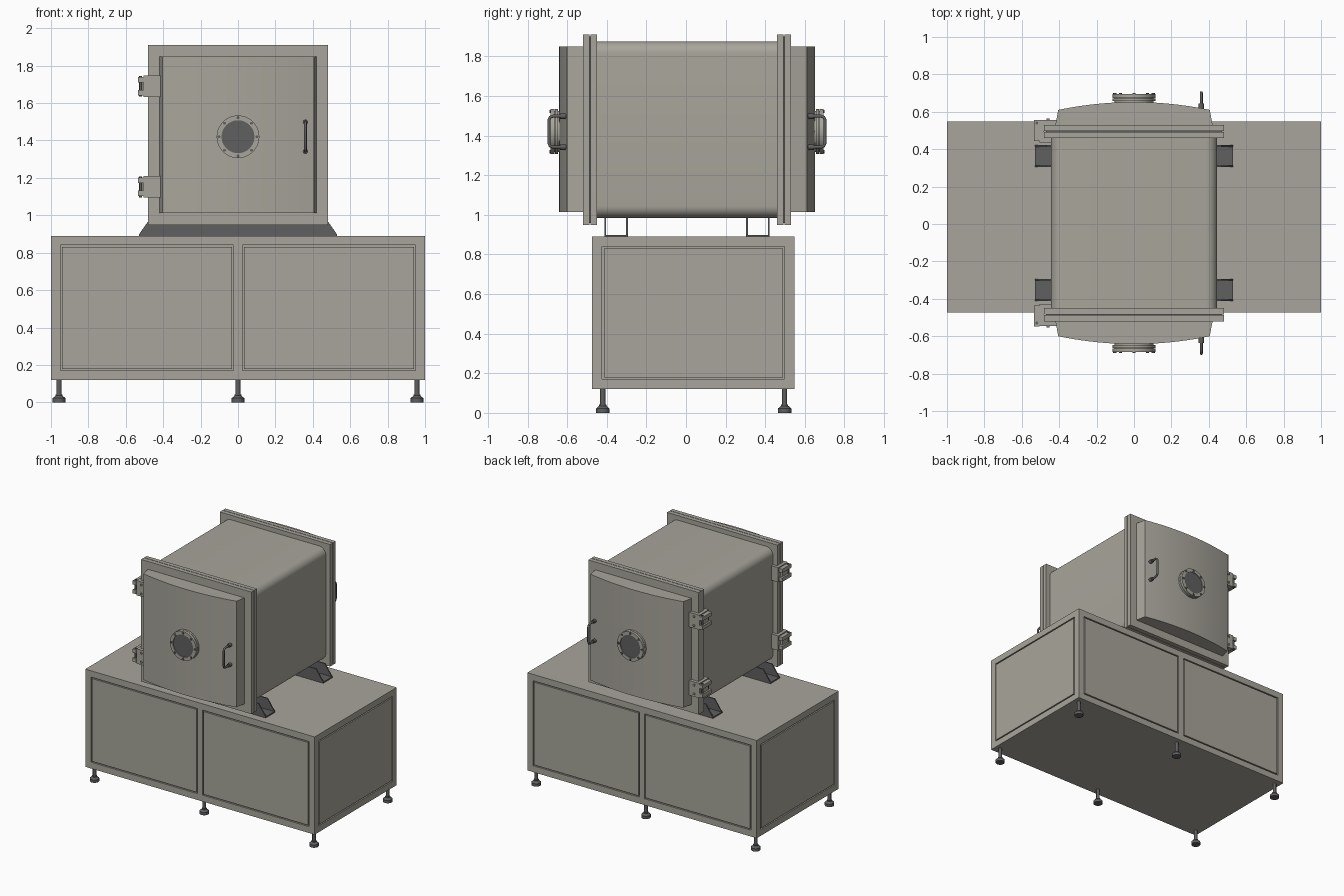
import bpy, bmesh, math
from mathutils import Matrix, Vector

cube = bpy.data.objects.get("Cube")
if cube:
    bpy.data.objects.remove(cube, do_unlink=True)

YC = 0.005  # middle of the chamber, mirror plane for its two ends


def material(name, rgb):
    m = bpy.data.materials.new(name)
    m.use_nodes = True
    m.diffuse_color = (*rgb, 1)
    node = next(n for n in m.node_tree.nodes if n.type == 'BSDF_PRINCIPLED')
    node.inputs["Base Color"].default_value = (*rgb, 1)
    node.inputs["Roughness"].default_value = 0.6
    return m


LIGHT = material("warm grey paint", (0.39, 0.375, 0.325))
DARK = material("dark grey metal", (0.115, 0.115, 0.118))


def finish(name, bm, mat, mirror=False, smooth=False):
    bmesh.ops.recalc_face_normals(bm, faces=bm.faces)
    me = bpy.data.meshes.new(name)
    bm.to_mesh(me)
    bm.free()
    me.materials.append(mat)
    ob = bpy.data.objects.new(name, me)
    bpy.context.collection.objects.link(ob)
    if smooth:
        bpy.ops.object.select_all(action='DESELECT')
        ob.select_set(True)
        bpy.context.view_layer.objects.active = ob
        bpy.ops.object.shade_smooth_by_angle(angle=math.radians(35))
    if mirror:
        ob.location.y = YC
        mod = ob.modifiers.new("both ends", 'MIRROR')
        mod.use_axis = (False, True, False)
        mod.use_mirror_merge = False
    return ob


def box(name, x, y, z, mat=LIGHT, mirror=False):
    bm = bmesh.new()
    bmesh.ops.create_cube(bm, size=1)
    for v in bm.verts:
        v.co = [(a + b) / 2 + c * (b - a) for (a, b), c in zip((x, y, z), v.co)]
    return finish(name, bm, mat, mirror)


def prism(name, pts, to3d, a, b, mat=LIGHT, mirror=False, smooth=False):
    """Extrude a 2D outline between depths a and b."""
    bm = bmesh.new()
    face = bm.faces.new([bm.verts.new(to3d(p, q, a)) for p, q in pts])
    new = bmesh.ops.extrude_face_region(bm, geom=[face])["geom"]
    step = Vector(to3d(0, 0, b)) - Vector(to3d(0, 0, a))
    bmesh.ops.translate(bm, vec=step, verts=[g for g in new if isinstance(g, bmesh.types.BMVert)])
    return finish(name, bm, mat, mirror, smooth)


def lathe(name, profile, centre, mat, to_front=False, mirror=False, steps=32):
    """Revolve (radius, height) points about z, or about -y when to_front."""
    bm = bmesh.new()
    vs = [bm.verts.new((r, 0, h)) for r, h in profile]
    edges = [bm.edges.new(p) for p in zip(vs, vs[1:])]
    bmesh.ops.spin(bm, geom=vs + edges, axis=(0, 0, 1), cent=(0, 0, 0),
                   angle=math.tau, steps=steps)
    bmesh.ops.remove_doubles(bm, verts=bm.verts, dist=1e-5)
    rot = Matrix.Rotation(math.pi / 2, 4, 'X') if to_front else Matrix()
    bmesh.ops.transform(bm, matrix=Matrix.Translation(centre) @ rot, verts=bm.verts)
    return finish(name, bm, mat, mirror, True)


def rod(r, h0, h1):
    return [(0, h0), (r, h0), (r, h1), (0, h1)]


def xz(p, q, d):
    return (p, d, q)


def xy(p, q, d):
    return (p, q, d)


# Cabinet: core, frame bars and panels separated by a narrow groove
X, Y0, Y1, Z0, Z1 = 1.0, -0.474, 0.548, 0.12, 0.89
BAR, GAP, DEEP = 0.05, 0.009, 0.012
box("cabinet_core", (-X + DEEP, X - DEEP), (Y0 + DEEP, Y1 - DEEP), (Z0, Z1 - DEEP))
for tag, z in (("bottom", (Z0, Z0 + BAR)), ("top", (Z1 - BAR, Z1))):
    box("cabinet_frame_" + tag, (-X, X), (Y0, Y1), z)
for sx in (-1, 1):
    xp = sorted((sx * X, sx * (X - BAR)))
    for y in ((Y0, Y0 + BAR), (Y1 - BAR, Y1)):
        box("cabinet_corner_post", xp, y, (Z0 + BAR, Z1 - BAR))
pz = (Z0 + BAR + GAP, Z1 - BAR - GAP)
for y in ((Y0, Y0 + DEEP), (Y1 - DEEP, Y1)):
    box("cabinet_mullion", (-0.023, 0.023), y, (Z0 + BAR, Z1 - BAR))
    for sx in (-1, 1):
        box("cabinet_long_panel", sorted((sx * (0.023 + GAP), sx * (X - BAR - GAP))), y, pz)
for sx in (-1, 1):
    box("cabinet_end_panel", sorted((sx * X, sx * (X - DEEP))),
        (Y0 + BAR + GAP, Y1 - BAR - GAP), pz)

# Levelling feet
foot = [(0, 0), (0.034, 0), (0.034, 0.022), (0.018, 0.036), (0.018, 0.042),
        (0.013, 0.042), (0.013, 0.12), (0, 0.12)]
for x in (-0.957, 0, 0.957):
    for y in (-0.42, 0.498):
        lathe("levelling_foot", foot, (x, y, 0), DARK, steps=20)

# Support channels under the chamber, open on top with sloped ends
wall = [(-0.53, 0.89), (0.53, 0.89), (0.53, 0.897), (0.467, 0.987), (-0.467, 0.987), (-0.53, 0.897)]
for d in (-0.417, -0.308):
    prism("support_channel_wall", wall, xz, d, d + 0.009, DARK, mirror=True)
box("support_channel_base", (-0.53, 0.53), (-0.417, -0.299), (0.89, 0.899), DARK, mirror=True)

# Chamber body with rounded long edges
W, R, ZM = 0.445, 0.06, 1.43
outline = []
for k, (sx, sz) in enumerate(((1, 1), (-1, 1), (-1, -1), (1, -1))):
    for i in range(9):
        a = math.pi / 2 * (k + i / 8)
        outline.append((sx * (W - R) + R * math.cos(a), ZM + sz * (W - R) + R * math.sin(a)))
prism("chamber_body", outline, xz, YC - 0.456, YC + 0.456, smooth=True)

# Flange pairs with a gasket between
F = 0.481
box("chamber_flange", (-F, F), (-0.488, -0.455), (ZM - F, ZM + F), mirror=True)
box("flange_gasket", (-F + 0.01, F - 0.01), (-0.492, -0.488), (ZM - F + 0.01, ZM + F - 0.01), DARK, mirror=True)
box("door_flange", (-F, F), (-0.525, -0.492), (ZM - F, ZM + F), mirror=True)

# Bowed doors
E = 0.405
bow = [(-0.42, -0.525)]
bow += [(E * t / 12, -0.647 + 0.042 * (t / 12) ** 2) for t in range(-12, 13)]
bow += [(0.42, -0.525)]
prism("bowed_door", bow, xy, 1.013, 1.849, mirror=True, smooth=True)

# Portholes: neck, two clamped rings, glass and bolts
ZP = 1.42
lathe("porthole_neck", rod(0.104, 0.62, 0.67), (0, 0, ZP), LIGHT, True, True, 48)
lathe("porthole_back_ring", rod(0.114, 0.652, 0.667), (0, 0, ZP), LIGHT, True, True, 48)
lathe("porthole_front_ring", [(0.088, 0.67), (0.114, 0.67), (0.114, 0.69), (0.088, 0.69), (0.088, 0.67)],
      (0, 0, ZP), LIGHT, True, True, 48)
lathe("porthole_glass", rod(0.089, 0.668, 0.684), (0, 0, ZP), DARK, True, True, 48)
for i in range(8):
    a = math.tau * i / 8
    lathe("porthole_bolt", rod(0.009, 0.685, 0.695),
          (0.102 * math.cos(a), 0, ZP + 0.102 * math.sin(a)), DARK, True, True, 6)

# Door handles
XH, ZH, HH, OUT, IN = 0.36, 1.42, 0.078, 0.697, 0.605
for s in (-1, 1):
    cu = bpy.data.curves.new("door_handle", 'CURVE')
    cu.dimensions = '3D'
    cu.bevel_depth = 0.008
    cu.bevel_resolution = 3
    cu.use_fill_caps = True
    path = [(IN, -HH), (OUT - 0.02, -HH), (OUT - 0.006, -HH + 0.006), (OUT, -HH + 0.02)]
    path += [(d, -h) for d, h in reversed(path)]
    sp = cu.splines.new('POLY')
    sp.points.add(len(path) - 1)
    for pt, (d, h) in zip(sp.points, path):
        pt.co = (XH, YC + s * d, ZH + h, 1)
    cu.materials.append(DARK)
    bpy.context.collection.objects.link(bpy.data.objects.new("door_handle", cu))
for sz in (-1, 1):
    lathe("handle_mount", rod(0.014, 0.6, 0.64), (XH, 0, ZH + sz * HH), DARK, True, True, 16)

# Hinges: leaf on the door flange, arm round the side, forked knuckles
for z in (1.152, 1.69):
    H = 0.058
    box("hinge_door_leaf", (-0.495, -0.415), (-0.55, -0.525), (z - H, z + H), mirror=True)
    box("hinge_body_leaf", (-0.505, -0.445), (-0.455, -0.432), (z - H, z + H), mirror=True)
    box("hinge_side_plate", (-0.505, -0.481), (-0.55, -0.432), (z - H, z + H), mirror=True)
    for sz in (-1, 1):
        box("hinge_knuckle", (-0.535, -0.505), (-0.552, -0.44),
            sorted((z + sz * 0.02, z + sz * 0.05)), mirror=True)
        lathe("hinge_bolt", rod(0.009, 0.55, 0.558), (-0.46, 0, z + sz * 0.035), LIGHT, True, True, 6)
    box("hinge_centre_knuckle", (-0.522, -0.505), (-0.53, -0.46), (z - 0.02, z + 0.02), mirror=True)
    lathe("hinge_pin", rod(0.008, -0.056, 0.056), (-0.52, -0.535, z), DARK, mirror=True, steps=16)
